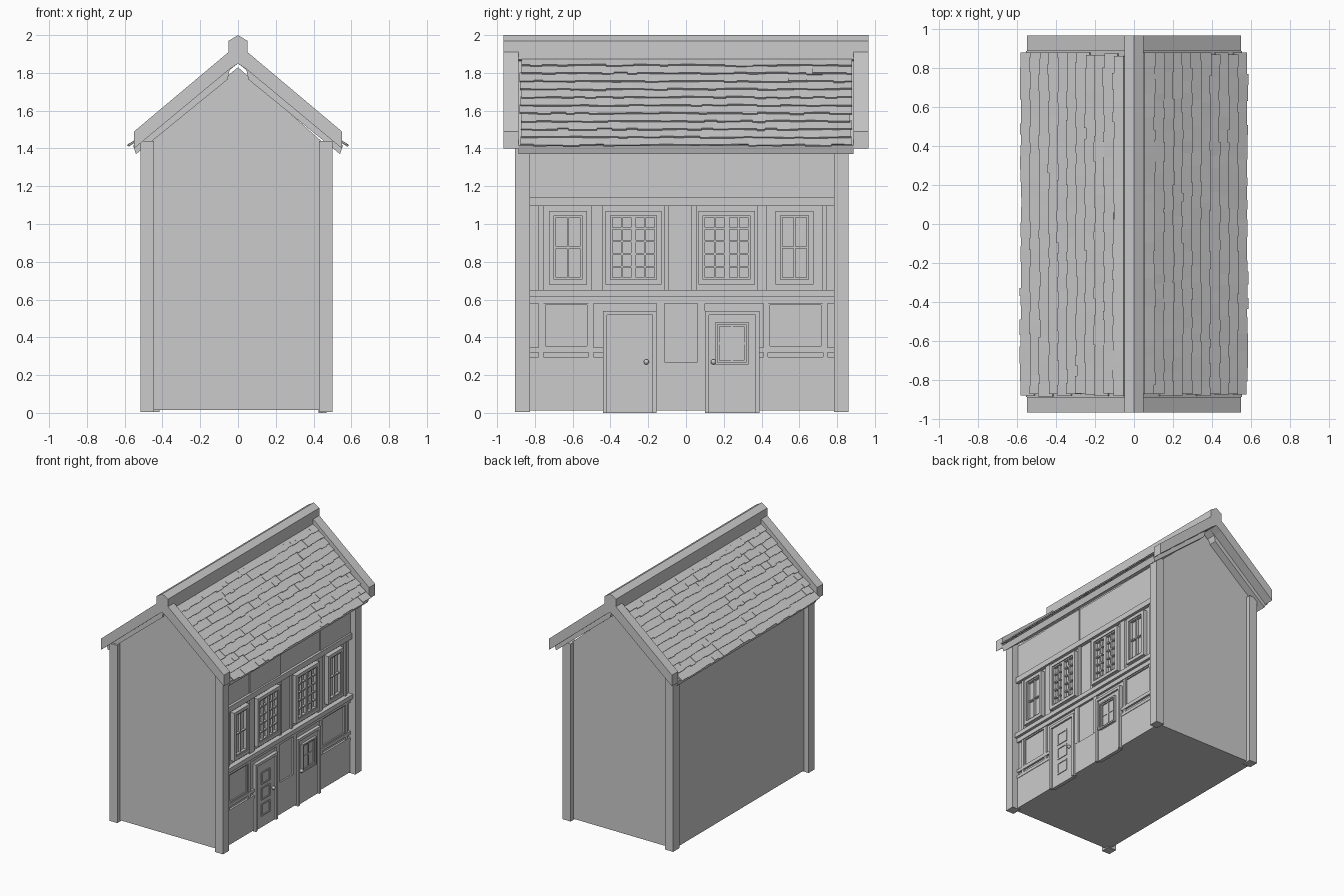
import bpy, bmesh, random
from mathutils import Vector

if "Cube" in bpy.data.objects:
    bpy.data.objects.remove(bpy.data.objects["Cube"])

random.seed(4)


def finish(name, bm):
    bmesh.ops.recalc_face_normals(bm, faces=bm.faces)
    me = bpy.data.meshes.new(name)
    bm.to_mesh(me)
    bm.free()
    ob = bpy.data.objects.new(name, me)
    bpy.context.collection.objects.link(ob)
    return ob


def add_box(bm, x0, x1, y0, y1, z0, z1):
    r = bmesh.ops.create_cube(bm, size=1)
    for v in r["verts"]:
        v.co = Vector((x0 if v.co.x < 0 else x1, y0 if v.co.y < 0 else y1, z0 if v.co.z < 0 else z1))


def add_loft(bm, a, b):
    a, b = [bm.verts.new(p) for p in a], [bm.verts.new(p) for p in b]
    bm.faces.new(a)
    bm.faces.new(b[::-1])
    for i in range(len(a)):
        j = (i + 1) % len(a)
        bm.faces.new((a[i], b[i], b[j], a[j]))


def add_prism(bm, pts, y0, y1):
    add_loft(bm, [(x, y0, z) for x, z in pts], [(x, y1, z) for x, z in pts])


def boxes(name, lst):
    bm = bmesh.new()
    for b in lst:
        add_box(bm, *b)
    return finish(name, bm)


def frame(x0, x1, y0, y1, z0, z1, w):
    return [(x0, x1, y0, y0 + w, z0, z1), (x0, x1, y1 - w, y1, z0, z1),
            (x0, x1, y0 + w, y1 - w, z0, z0 + w), (x0, x1, y0 + w, y1 - w, z1 - w, z1)]


W = 0.44  # street facade plane

# House body with gables
bm = bmesh.new()
add_prism(bm, [(-0.475, 0.015), (W, 0.015), (W, 1.44), (0, 1.83), (-0.475, 1.43)], -0.868, 0.825)
finish("house_body", bm)

# Corner posts
boxes("corner_posts", [(x, x + 0.072, y, y + 0.078, 0.006, 1.44) for x, y in
                       ((-0.517, -0.905), (-0.488, 0.783), (0.428, -0.905), (0.428, 0.783))])

# Ridge beam
bm = bmesh.new()
add_prism(bm, [(0, 2.0), (0.05, 1.97), (0.05, 1.87), (0.0, 1.85), (-0.05, 1.87), (-0.05, 1.97)], -0.966, 0.966)
finish("ridge_beam", bm)

# Barge boards and roof boarding, both slopes
barge = bmesh.new()
board = bmesh.new()
for s in (-1, 1):
    for y in (-0.966, 0.888):
        add_prism(barge, [(s * x, z) for x, z in
                          [(0, 1.94), (0.05, 1.91), (0.55, 1.49), (0.55, 1.40), (0.05, 1.815), (0, 1.85)]],
                  y, y + 0.078)
    add_prism(board, [(s * x, z) for x, z in
                      [(0, 1.87), (0.045, 1.86), (0.555, 1.415), (0.54, 1.37), (0.055, 1.765), (0.045, 1.815), (0, 1.85)]],
              -0.888, 0.888)
finish("barge_boards", barge)
finish("roof_boarding", board)

# Roof tiles: overlapping rows with uneven lower edges
bm = bmesh.new()
rows = 11
top, eave = Vector((0.05, 0, 1.87)), Vector((0.572, 0, 1.405))
down = (eave - top).normalized()
step = (eave - top).length / rows
up = Vector((-down.z, 0, down.x))


def tile(s, y0, y1, d0, d1, lift0, lift1, t):
    ps = [top + down * d + up * h for d, h in
          ((d0, lift0), (d1, lift1), (d1, lift1 + t), (d0, lift0 + t))]
    add_loft(bm, [(s * p.x, y0, p.z) for p in ps], [(s * p.x, y1, p.z) for p in ps])


for s in (-1, 1):
    for r in range(rows):
        y = -0.875 + random.uniform(-0.01, 0.005)
        while y < 0.86:
            y1 = min(y + random.uniform(0.04, 0.09), 0.88)
            d1 = (r + 1) * step + random.uniform(-0.008, 0.004)
            tile(s, y, y1, max(r * step - 0.02, 0), d1, -0.004,
                 0.009 + random.uniform(-0.002, 0.002), 0.009)
            y = y1
    # A few larger replacement slates near the ridge
    for y, d in ((0.0, 1), (0.36, 1), (0.71, 1), (-0.36, 2), (0.58, 2)):
        tile(s, y * s - 0.04, y * s + 0.06, d * step, (d + 1) * step, 0.002, 0.013, 0.009)
finish("roof_tiles", bm)

# Stone plinth
boxes("plinth", [(W, W + 0.012, a, b, 0.012, 0.27) for a, b in ((-0.827, -0.44), (-0.155, 0.10), (0.39, 0.785))])

# Horizontal timbers of the facade
boxes("facade_beams", [
    (W, W + 0.040, -0.827, 0.785, 0.615, 0.65),
    (W, W + 0.018, -0.827, 0.785, 0.58, 0.615),
    (W, W + 0.03, -0.827, 0.785, 1.095, 1.14),
    (W, W + 0.016, -0.827, -0.44, 0.32, 0.345), (W, W + 0.016, 0.39, 0.785, 0.32, 0.345),
    (W, W + 0.016, -0.827, -0.44, 0.27, 0.295), (W, W + 0.016, 0.39, 0.785, 0.27, 0.295)])

# Vertical timbers
lower = [(-0.78, -0.755), (-0.515, -0.49), (-0.155, -0.115), (0.06, 0.10), (0.41, 0.435), (0.725, 0.75)]
upper = [(-0.78, -0.755), (-0.50, -0.44), (-0.115, -0.09), (0.03, 0.055), (0.375, 0.43), (0.72, 0.745)]
boxes("facade_studs", [(W, W + 0.014, a, b, 0.27, 0.6) for a, b in lower] +
      [(W, W + 0.014, a, b, 0.65, 1.1) for a, b in upper])

# Raised panels under the eaves
boxes("eave_panels", [(W, W + (0.016 if i % 2 else 0.010), a, b, 1.14, 1.42) for i, (a, b) in
                      enumerate(((-0.827, -0.5), (-0.5, -0.1), (-0.1, 0.4), (0.4, 0.785)))])

# Infill panel mouldings beside the doors
mould = []
for a, b in ((-0.755, -0.515), (0.435, 0.725)):
    mould += frame(W, W + 0.01, a, b, 0.345, 0.58, 0.01)
boxes("infill_mouldings", mould)


# Window with outer frame, sash, glass and glazing bars
def window(name, y0, y1, z0, z1, cols, rws, w, x0=W, depth=0.035):
    x1, bar = x0 + depth, 0.010
    parts = frame(x0, x1, y0, y1, z0, z1, w)
    a, b, c, d = y0 + w, y1 - w, z0 + w, z1 - w
    parts += frame(x0, x1 - 0.008, a, b, c, d, 0.010)
    parts.append((x0, x0 + 0.004, a, b, c, d))
    for i in range(1, cols):
        y = a + (b - a) * i / cols
        h = 0.014 if cols == 4 and i == 2 else bar / 2
        parts.append((x0, x1 - (0.008 if h > 0.01 else 0.012), y - h, y + h, c, d))
    for i in range(1, rws):
        z = c + (d - c) * i / rws
        parts.append((x0, x1 - 0.014, a, b, z - bar / 2, z + bar / 2))
    boxes(name, parts)


# Upper floor windows
window("small_window_left", -0.725, -0.525, 0.68, 1.07, 2, 2, 0.026)
window("small_window_right", 0.475, 0.675, 0.68, 1.07, 2, 2, 0.026)
window("wide_window_left", -0.425, -0.13, 0.68, 1.07, 4, 5, 0.026)
window("wide_window_right", 0.065, 0.365, 0.68, 1.07, 4, 5, 0.026)

# Doors with surrounds
for side, y0, y1, knob in (("left", -0.44, -0.155, -0.21), ("right", 0.10, 0.39, 0.145)):
    boxes("door_surround_" + side, [
        (W, W + 0.028, y0, y0 + 0.022, 0.0, 0.54), (W, W + 0.028, y1 - 0.022, y1, 0.0, 0.54),
        (W, W + 0.028, y0 + 0.022, y1 - 0.022, 0.518, 0.54)])
    boxes("door_leaf_" + side, [(W - 0.015, W + 0.014, y0 + 0.022, y1 - 0.022, 0.0, 0.518)])
    bm = bmesh.new()
    bmesh.ops.create_uvsphere(bm, u_segments=12, v_segments=8, radius=0.014)
    for v in bm.verts:
        v.co += Vector((W + 0.026, knob, 0.27))
    ob = finish("door_knob_" + side, bm)
    for p in ob.data.polygons:
        p.use_smooth = True

# Left door panels and right door window
boxes("door_panels", [b for z in (0.09, 0.22, 0.345)
                      for b in frame(W + 0.01, W + 0.020, -0.355, -0.245, z, z + 0.1, 0.010)])
window("door_window", 0.155, 0.33, 0.255, 0.48, 2, 2, 0.012, W + 0.011, 0.022)
